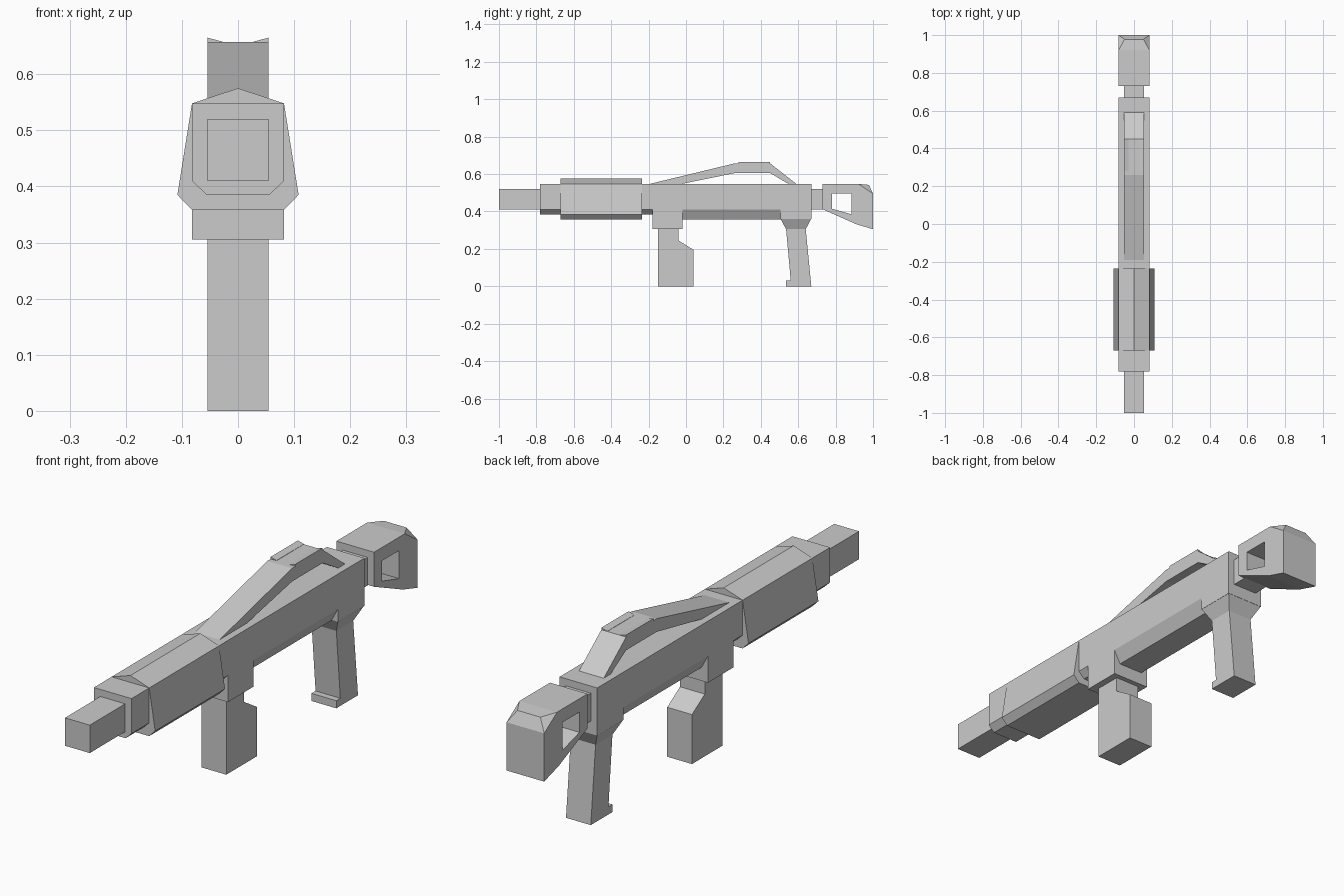
import bpy, bmesh

if "Cube" in bpy.data.objects:
    bpy.data.objects.remove(bpy.data.objects["Cube"])


def finish(name, bm):
    bmesh.ops.recalc_face_normals(bm, faces=bm.faces)
    mesh = bpy.data.meshes.new(name)
    bm.to_mesh(mesh)
    bm.free()
    obj = bpy.data.objects.new(name, mesh)
    bpy.context.collection.objects.link(obj)
    return obj


def side_prism(name, profile, half):
    """Extrude a (y, z) profile across x."""
    bm = bmesh.new()
    a = [bm.verts.new((-half, y, z)) for y, z in profile]
    b = [bm.verts.new((half, y, z)) for y, z in profile]
    bm.faces.new(a)
    bm.faces.new(b[::-1])
    for i in range(len(a)):
        j = (i + 1) % len(a)
        bm.faces.new((a[i], a[j], b[j], b[i]))
    return finish(name, bm)


def hull(name, points):
    """Convex solid through the points."""
    bm = bmesh.new()
    for p in points:
        bm.verts.new(p)
    bmesh.ops.convex_hull(bm, input=bm.verts[:])
    bmesh.ops.dissolve_limit(bm, angle_limit=0.01, verts=bm.verts[:], edges=bm.edges[:])
    return finish(name, bm)


def long_prism(name, section, y0, y1):
    """Extrude the right half of an (x, z) section along y, mirrored in x."""
    return hull(name, {(s * x, y, z) for x, z in section for y in (y0, y1) for s in (-1, 1)})


def box(name, half, y0, y1, z0, z1):
    return side_prism(name, [(y0, z0), (y1, z0), (y1, z1), (y0, z1)], half)


WIDE, SLIM = 0.082, 0.054

# Barrel and receiver
box("barrel", SLIM, -1.0, -0.77, 0.41, 0.52)
long_prism("front_receiver", [(WIDE, 0.548), (WIDE, 0.41), (0.056, 0.385)], -0.78, -0.17)
long_prism("middle_receiver", [(WIDE, 0.548), (WIDE, 0.41), (SLIM, 0.358)], -0.18, 0.51)
side_prism("rear_receiver", [(0.505, 0.548), (0.505, 0.36), (0.67, 0.36), (0.67, 0.548)], WIDE)

# Handguard with a ridged top and flared sides
long_prism("handguard", [(0, 0.575), (WIDE, 0.548), (0.108, 0.385), (WIDE, 0.358)], -0.67, -0.235)

# Magazine and its well
box("magazine_well", WIDE, -0.18, -0.02, 0.305, 0.45)
side_prism("magazine", [(-0.15, 0), (0.04, 0), (0.04, 0.195), (-0.04, 0.245),
                        (-0.04, 0.31), (-0.15, 0.31)], SLIM)

# Grip: tapered neck, then the raked handle with a toe
hull("grip_neck", [(s * x, y, z) for s in (-1, 1) for x, y, z in
                   ((WIDE, 0.505, 0.362), (WIDE, 0.67, 0.362), (SLIM, 0.535, 0.305), (SLIM, 0.64, 0.305))])
side_prism("grip", [(0.535, 0.306), (0.56, 0.03), (0.535, 0.03), (0.535, 0),
                    (0.67, 0), (0.64, 0.306)], SLIM)

# Carry handle with raised rails along its crown
side_prism("carry_handle", [(-0.2, 0.546), (0.26, 0.657), (0.45, 0.657), (0.592, 0.546),
                            (0.55, 0.546), (0.45, 0.605), (0.26, 0.605), (-0.03, 0.546)], SLIM)
for s, side in ((-1, "left"), (1, "right")):
    hull("handle_rail_" + side, [(s * x, y, z) for y in (0.28, 0.45) for x, z in
                                 ((SLIM, 0.65), (SLIM, 0.665), (0.028, 0.658), (0.028, 0.65))])

# Stock: solid with clipped rear corners and a window cut through it
box("stock_connector", SLIM, 0.66, 0.74, 0.41, 0.52)
stock_side = [(0.73, 0.548), (0.73, 0.412), (0.91, 0.332), (1.0, 0.305), (1.0, 0.495), (0.92, 0.548)]
stock = hull("stock", [(s * WIDE, y, z) for s in (-1, 1) for y, z in stock_side]
             + [(s * 0.05, 0.978, 0.542) for s in (-1, 1)])
cutter = side_prism("stock_window_cutter", [(0.78, 0.495), (0.885, 0.495), (0.885, 0.385), (0.78, 0.415)], 0.2)
cutter.hide_render = True
cutter.hide_viewport = True
cut = stock.modifiers.new("window", "BOOLEAN")
cut.operation = "DIFFERENCE"
cut.solver = "EXACT"
cut.object = cutter
